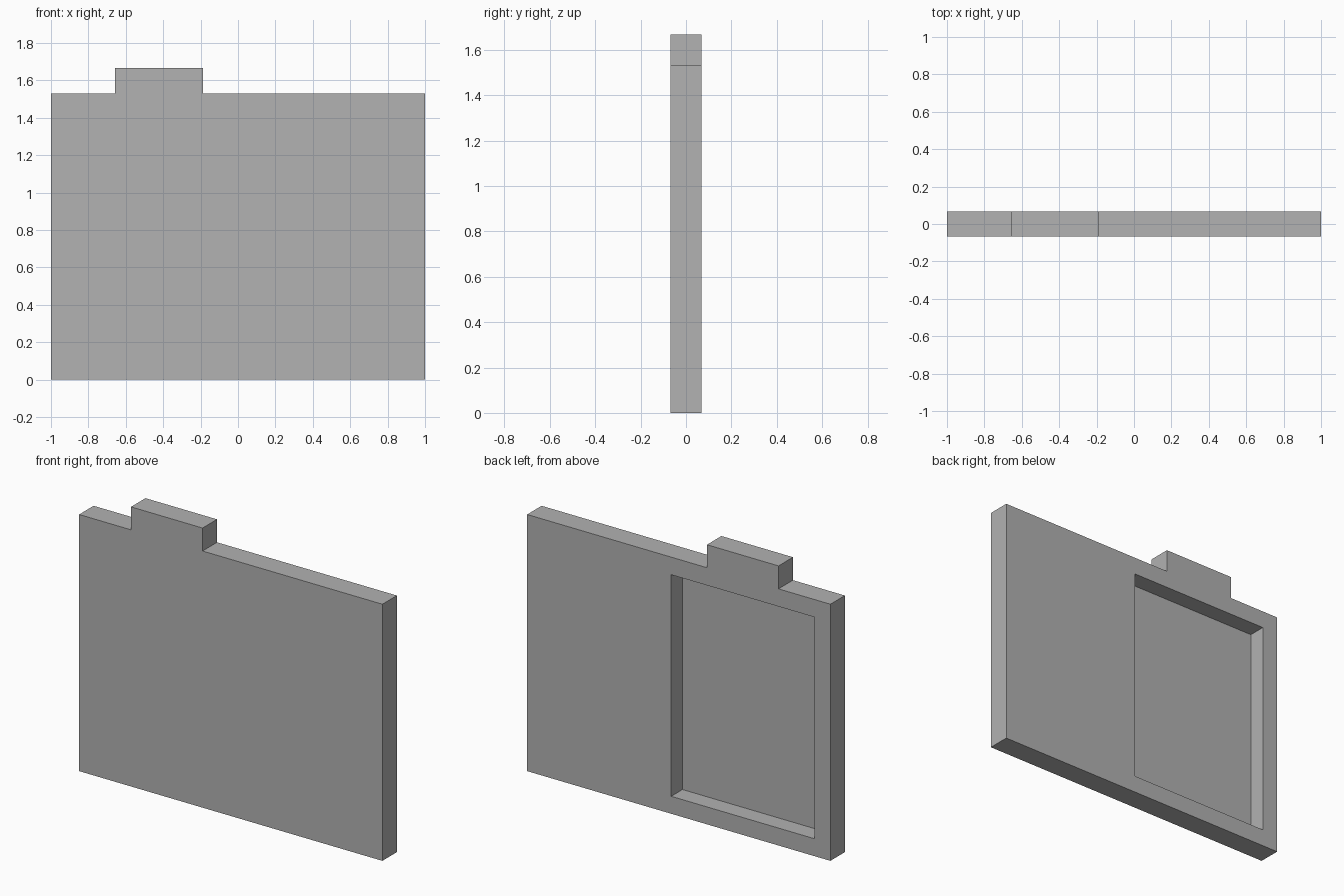
import bpy
import bmesh

cube = bpy.data.objects.get("Cube")
if cube:
    bpy.data.objects.remove(cube, do_unlink=True)

HALF_DEPTH = 0.068
BACK_WALL = 0.106      # depth of the recess
BODY_TOP, TAB_TOP = 1.53, 1.667
TAB_LEFT, TAB_RIGHT = -0.658, -0.186

grey = bpy.data.materials.new("plain grey")
grey.use_nodes = True
colour = (0.445, 0.445, 0.445, 1)
grey.diffuse_color = colour
grey.node_tree.nodes["Principled BSDF"].inputs["Base Color"].default_value = colour


def extrude_profile(name, points, y_front, y_back):
    """Extrude an x-z outline from y_front to y_back."""
    bm = bmesh.new()
    face = bm.faces.new([bm.verts.new((x, y_front, z)) for x, z in points])
    result = bmesh.ops.extrude_face_region(bm, geom=[face])
    moved = [v for v in result["geom"] if isinstance(v, bmesh.types.BMVert)]
    bmesh.ops.translate(bm, vec=(0, y_back - y_front, 0), verts=moved)
    bmesh.ops.recalc_face_normals(bm, faces=bm.faces)
    mesh = bpy.data.meshes.new(name)
    bm.to_mesh(mesh)
    bm.free()
    mesh.materials.append(grey)
    obj = bpy.data.objects.new(name, mesh)
    bpy.context.collection.objects.link(obj)
    return obj


# Flat panel with a raised tab on its top edge
panel = extrude_profile("tabbed_panel", [
    (-1, 0), (1, 0), (1, BODY_TOP), (TAB_RIGHT, BODY_TOP), (TAB_RIGHT, TAB_TOP),
    (TAB_LEFT, TAB_TOP), (TAB_LEFT, BODY_TOP), (-1, BODY_TOP)],
    -HALF_DEPTH, HALF_DEPTH)

# Rectangular recess in the back
cutter = extrude_profile("recess_cutter", [
    (-0.895, 0.104), (0.05, 0.104), (0.05, 1.425), (-0.895, 1.425)],
    HALF_DEPTH - BACK_WALL, HALF_DEPTH + 0.1)
cutter.hide_render = True
cutter.hide_set(True)

cut = panel.modifiers.new("recess", "BOOLEAN")
cut.operation = "DIFFERENCE"
cut.solver = "EXACT"
cut.object = cutter

# Bake the cut and drop the helper
bpy.context.view_layer.objects.active = panel
panel.select_set(True)
bpy.ops.object.modifier_apply(modifier=cut.name)
bpy.data.objects.remove(cutter, do_unlink=True)
